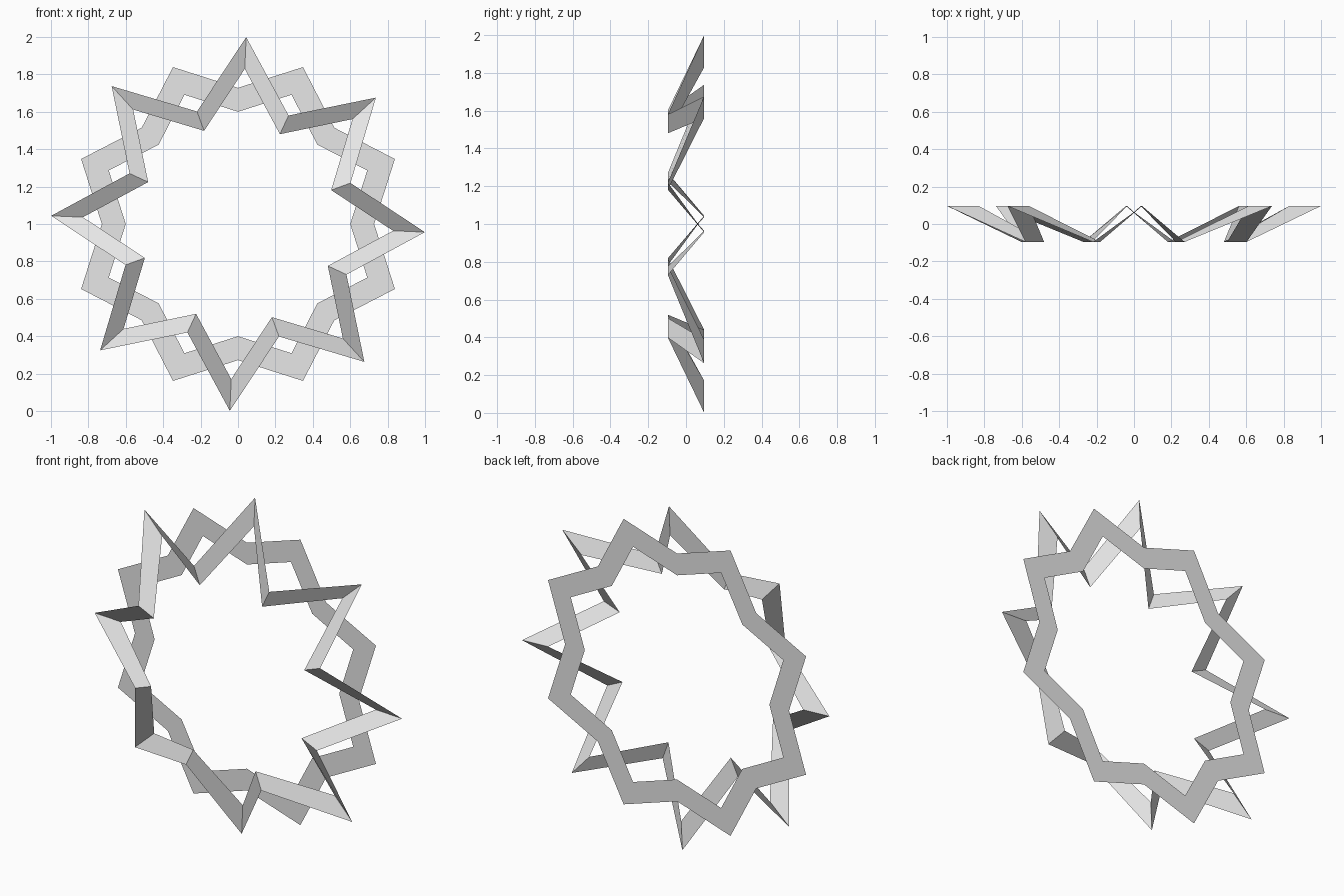
import bpy
import math

cube = bpy.data.objects.get("Cube")
if cube:
    bpy.data.objects.remove(cube, do_unlink=True)

grey = bpy.data.materials.new("light_grey")
grey.use_nodes = True
colour = (0.8, 0.8, 0.8, 1)
grey.diffuse_color = colour
grey.node_tree.nodes["Principled BSDF"].inputs["Base Color"].default_value = colour

POINTS = 8


def zigzag_band(name, start_deg, tip, valley):
    """Closed ribbon; tip and valley are (outer radius, inner radius, depth y)."""
    count = POINTS * 2
    verts, faces = [], []
    for i in range(count):
        a = math.radians(start_deg) + math.tau * i / count
        outer, inner, y = valley if i % 2 else tip
        for r in (outer, inner):
            verts.append((r * math.cos(a), y, 1 + r * math.sin(a)))
        j = (i + 1) % count
        faces.append((2 * i, 2 * i + 1, 2 * j + 1, 2 * j))
    mesh = bpy.data.meshes.new(name)
    mesh.from_pydata(verts, [], faces)
    mesh.materials.append(grey)
    band = bpy.data.objects.new(name, mesh)
    bpy.context.collection.objects.link(band)
    return band


# Folded star ribbon: tips lean back, valleys come forward
zigzag_band("folded_star_band", 87.5, (1.0, 0.83, 0.096), (0.64, 0.53, -0.096))

# Flat zigzag ring behind it
zigzag_band("flat_back_ring", 22.5, (0.908, 0.748, 0.083), (0.728, 0.6, 0.083))
